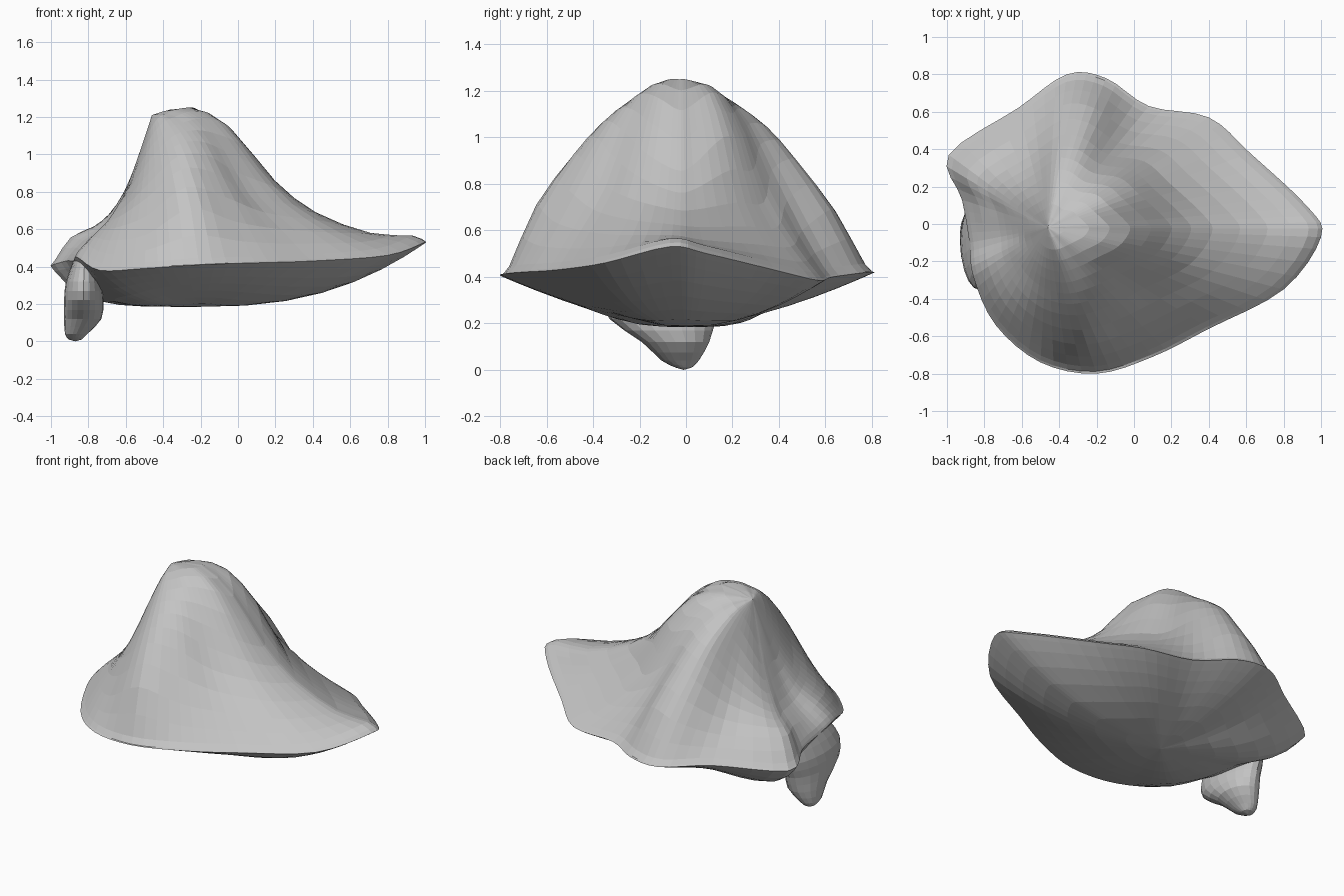
import bpy
import bmesh
import math
from mathutils import Vector

cube = bpy.data.objects.get("Cube")
if cube:
    bpy.data.objects.remove(cube, do_unlink=True)

# One flat stone colour
stone = bpy.data.materials.new("grey_stone")
stone.use_nodes = True
colour = (0.55, 0.55, 0.55, 1)
stone.diffuse_color = colour
stone.node_tree.nodes["Principled BSDF"].inputs["Base Color"].default_value = colour

APEX = Vector((-0.46, -0.02, 1.21))
KEEL = Vector((-0.2, 0, 0.185))
STEPS = (0, .15, .3, .45, .6, .8, .95, 1)
BAND = 0.035

# Spokes: rim x, y, z, then slope heights from near the apex outward
SPOKES = (
    (1, -.07, .53, 1.25, 1.12, .86, .69, .58),
    (.93, .09, .5, 1.25, 1.13, .88, .69, .56),
    (.62, .38, .43, 1.24, 1.19, 1, .72, .54),
    (.4, .57, .385, 1.23, 1.18, 1, .72, .53),
    (.08, .63, .4, 1.21, 1.17, 1.06, .86, .6),
    (-.15, .78, .42, 1.2, 1.14, 1.05, .91, .69),
    (-.36, .8, .42, 1.18, 1.11, 1.01, .86, .65),
    (-.62, .62, .43, 1.11, .98, .84, .71, .57),
    (-.99, .37, .4, .96, .78, .67, .61, .56),
    (-.92, .13, .43, 1, .82, .69, .6, .54),
    (-.88, -.1, .43, 1.02, .84, .7, .6, .52),
    (-.86, -.28, .45, 1.02, .84, .73, .64, .56),
    (-.74, -.54, .38, 1.06, .91, .77, .67, .54),
    (-.5, -.74, .39, 1.14, 1.03, .9, .77, .57),
    (-.2, -.8, .41, 1.2, 1.13, 1.04, .92, .71),
    (.1, -.71, .42, 1.22, 1.17, 1.07, .9, .64),
    (.4, -.56, .43, 1.24, 1.19, 1.02, .79, .6),
    (.8, -.35, .46, 1.25, 1.17, .93, .73, .58),
)


def smooth(a, b, c, d, f):
    """Catmull-Rom blend between b and c."""
    return b + f / 2 * (c - a + f * (2 * a - 5 * b + 4 * c - d + f * (3 * (b - c) + d - a)))


def refine(rows, parts, closed):
    """Insert smoothly interpolated rows between the given ones."""
    count = len(rows)

    def row(i):
        return rows[i % count] if closed else rows[max(0, min(i, count - 1))]

    result = []
    for i in range(count if closed else count - 1):
        for k in range(parts):
            result.append([smooth(*values, k / parts) for values in
                           zip(row(i - 1), row(i), row(i + 1), row(i + 2))])
    return result if closed else result + [list(rows[-1])]


def loft(name, rings, start, end):
    """Skin closed rings of points and fan both ends to a point."""
    bm = bmesh.new()
    loops = [[bm.verts.new(p) for p in ring] for ring in rings]
    count = len(loops[0])
    first, last = bm.verts.new(start), bm.verts.new(end)
    for i in range(count):
        j = (i + 1) % count
        bm.faces.new((first, loops[0][i], loops[0][j]))
        bm.faces.new((last, loops[-1][j], loops[-1][i]))
        for upper, lower in zip(loops, loops[1:]):
            bm.faces.new((upper[i], lower[i], lower[j], upper[j]))
    bmesh.ops.recalc_face_normals(bm, faces=bm.faces)
    mesh = bpy.data.meshes.new(name)
    bm.to_mesh(mesh)
    bm.free()
    mesh.materials.append(stone)
    obj = bpy.data.objects.new(name, mesh)
    bpy.context.collection.objects.link(obj)
    return obj


# Body: lobed peak, narrow rim band, shallow bowl below it, fuller toward the spout
spokes = refine(SPOKES, 4, True)
columns = []
for x, y, z, *slope in spokes:
    rim = Vector((x, y, z))
    profile = list(zip(STEPS, [APEX.z, *slope, z + BAND, z]))
    column = []
    for t, height in refine(profile, 2, False)[1:]:
        point = APEX.lerp(rim, t)
        point.z = height
        column.append(point)
    out = (rim - KEEL).normalized()
    power = 1.55 + out.x ** 2 + 4 * max(0, -out.x) ** 4
    for t in (.97, .9, .8, .68, .54, .38, .2):
        point = KEEL.lerp(rim, t)
        point.z = KEEL.z + (z - KEEL.z) * t ** power
        column.append(point)
    columns.append(column)
loft("rock_body", list(zip(*columns)), APEX, KEEL)

# Spout: tapered lip hanging under the right end (z, centre x, y, radius x, y)
SPOUT = (
    (.43, -.82, -.06, .06, .22),
    (.32, -.825, -.09, .095, .26),
    (.22, -.825, -.1, .105, .23),
    (.12, -.83, -.045, .1, .145),
    (.04, -.865, -.025, .06, .08),
    (.01, -.87, -.01, .035, .035),
)
rings = []
for z, cx, cy, rx, ry in refine(SPOUT, 2, False):
    angles = [math.tau * i / 20 for i in range(20)]
    rings.append([(cx + rx * math.cos(a), cy + ry * math.sin(a), z) for a in angles])
loft("hanging_spout", rings, (-.82, -.06, .44), (-.87, -.01, 0))
